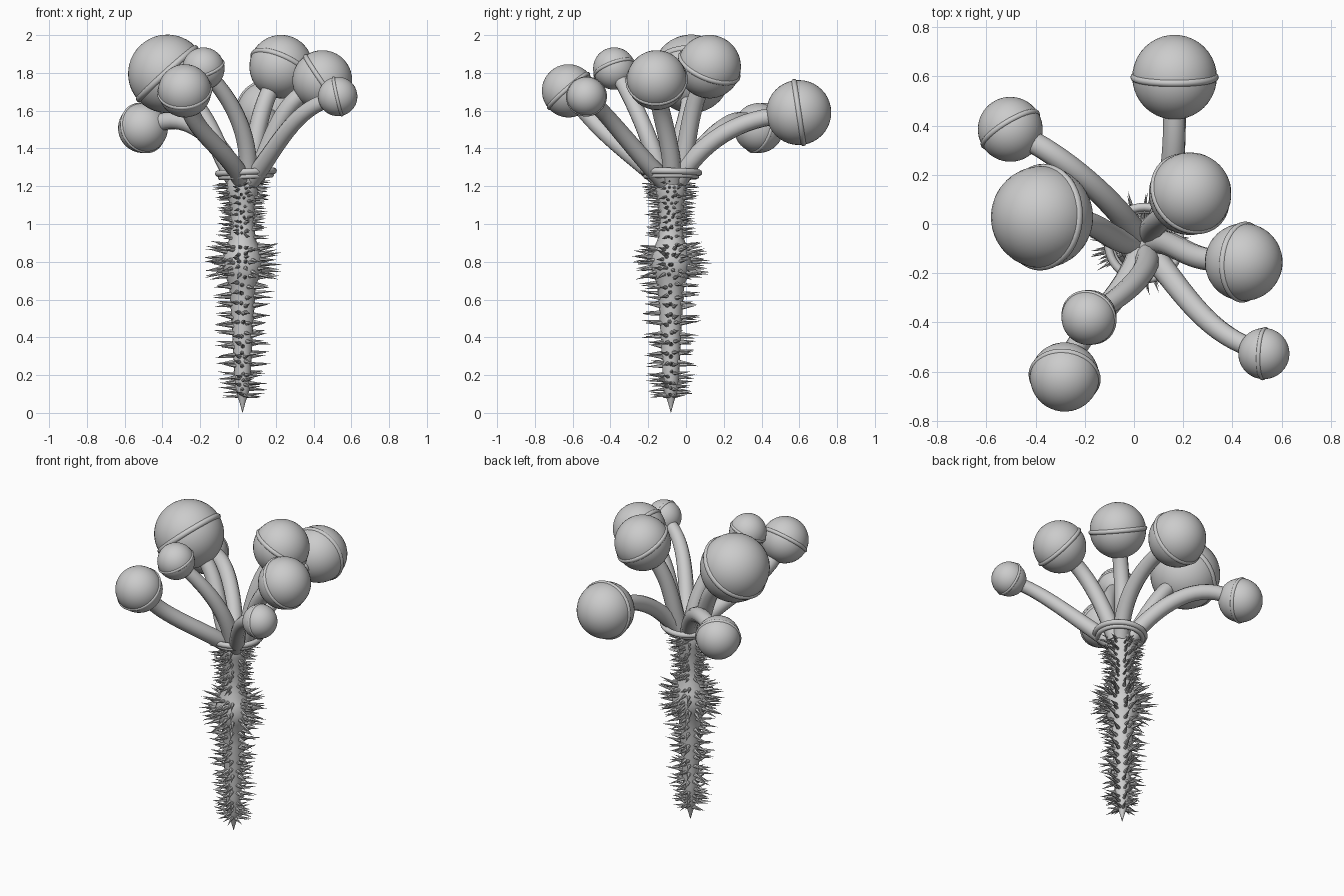
import bpy, bmesh, math, random
from mathutils import Vector, Matrix

if "Cube" in bpy.data.objects:
    bpy.data.objects.remove(bpy.data.objects["Cube"])

random.seed(4)
CX, CY = 0.024, -0.08          # stem axis


def smooth(ob):
    bpy.ops.object.select_all(action='DESELECT')
    ob.select_set(True)
    bpy.context.view_layer.objects.active = ob
    bpy.ops.object.shade_smooth_by_angle(angle=math.radians(40))


def align(ob, n):
    ob.rotation_mode = 'QUATERNION'
    ob.rotation_quaternion = Vector((0, 0, 1)).rotation_difference(Vector(n).normalized())


def torus(name, loc, n, major, minor):
    bpy.ops.mesh.primitive_torus_add(major_radius=major, minor_radius=minor,
                                     major_segments=48, minor_segments=10, location=loc)
    ob = bpy.context.object
    ob.name = name
    align(ob, n)
    smooth(ob)
    return ob


# Stem: lathed profile with a swollen knot and flared top (radius, height)
profile = [(0.0, 0.0), (0.014, 0.05), (0.03, 0.10), (0.04, 0.13), (0.046, 0.25), (0.055, 0.42),
           (0.064, 0.58), (0.072, 0.68), (0.095, 0.73), (0.112, 0.80), (0.095, 0.86),
           (0.070, 0.92), (0.062, 1.0), (0.067, 1.1), (0.082, 1.16), (0.088, 1.21),
           (0.075, 1.25), (0.0, 1.26)]


def radius_at(z):
    for (r0, z0), (r1, z1) in zip(profile, profile[1:]):
        if z0 <= z <= z1:
            return r0 + (r1 - r0) * (z - z0) / (z1 - z0)
    return 0.05


bm = bmesh.new()
SIDES = 16
rings = []
for r, z in profile:
    rings.append([bm.verts.new((CX + max(r, 0.0005) * math.cos(2 * math.pi * k / SIDES),
                                CY + max(r, 0.0005) * math.sin(2 * math.pi * k / SIDES), z))
                  for k in range(SIDES)])
for a, b in zip(rings, rings[1:]):
    for k in range(SIDES):
        j = (k + 1) % SIDES
        bm.faces.new((a[k], a[j], b[j], b[k]))
bm.faces.new(rings[0][::-1])
bm.faces.new(rings[-1])
me = bpy.data.meshes.new("stem")
bm.to_mesh(me)
bm.free()
stem = bpy.data.objects.new("stem", me)
bpy.context.collection.objects.link(stem)
smooth(stem)

# Thorns: small cones in four bands (front, back and both sides), bare strips between
bm = bmesh.new()


def thorn(z, ang, length, base):
    r = radius_at(z)
    d = Vector((math.cos(ang), math.sin(ang), random.uniform(-0.15, 0.15))).normalized()
    if 0.72 < z < 0.9:
        d = (d + Vector((0, 0, (z - 0.80) * 2))).normalized()
    p = Vector((CX + r * math.cos(ang), CY + r * math.sin(ang), z)) + d * (length / 2 - 0.012)
    rot = Vector((0, 0, 1)).rotation_difference(d).to_matrix().to_4x4()
    bmesh.ops.create_cone(bm, cap_ends=True, segments=6, radius1=base, radius2=0,
                          depth=length, matrix=Matrix.Translation(p) @ rot)


def thorn_zone(z0, z1, step, columns, spread, length, base):
    for i in range(int((z1 - z0) / step) + 1):
        for side in range(4):
            for c in range(columns):
                ang = side * 90 + spread * (2 * c / (columns - 1) - 1) + random.uniform(-7, 7)
                thorn(z0 + i * step + random.uniform(-0.016, 0.016), math.radians(ang),
                      length * random.uniform(0.75, 1.1), base)


thorn_zone(0.10, 0.22, 0.035, 3, 22, 0.10, 0.011)
thorn_zone(0.26, 0.70, 0.052, 3, 22, 0.108, 0.013)
thorn_zone(0.73, 0.90, 0.030, 4, 28, 0.115, 0.012)
thorn_zone(0.94, 1.22, 0.027, 4, 26, 0.085, 0.009)
me = bpy.data.meshes.new("thorns")
bm.to_mesh(me)
bm.free()
bpy.context.collection.objects.link(bpy.data.objects.new("thorns", me))

# Collar: two stacked rings at the top of the stem
torus("collar_lower", (0.042, -0.078, 1.252), (-0.05, 0, 1), 0.134, 0.014)
torus("collar_upper", (0.042, -0.078, 1.274), (-0.05, 0.02, 1), 0.147, 0.017)

# Heads: centre, radius, band axis, arm entry direction, arm start direction, handle lengths
heads = [
    ((-0.374, 0.028, 1.795), 0.208, (-0.67, 0.05, 0.74), None, (-0.5, 0.05, 0.8), 0.36, 0.36),
    ((0.165, 0.597, 1.59), 0.172, (0, 1, 0.15), None, (0.35, 0.45, 0.8), 0.36, 0.36),
    ((-0.503, 0.385, 1.508), 0.132, (-0.5, 0.82, -0.25), (-0.8, 0.45, -0.25),
     (-0.35, 0.5, 0.8), 0.36, 0.33),
    ((0.228, 0.123, 1.833), 0.168, (0.4, 0.35, 0.85), None, (0.15, 0.25, 0.9), 0.36, 0.36),
    ((0.446, -0.155, 1.762), 0.158, (0.82, -0.05, 0.57), None, (0.4, 0.05, 0.8), 0.33, 0.3),
    ((0.528, -0.527, 1.675), 0.104, (0.97, -0.05, 0.22), (0.8, -0.35, 0.3),
     (0.55, -0.65, 0.65), 0.33, 0.3),
    ((-0.183, -0.380, 1.823), 0.112, (-0.3, -0.33, 0.89), (-0.6, -0.4, 0.7),
     (0.08, -0.25, 0.95), 0.4, 0.3),
    ((-0.282, -0.622, 1.705), 0.141, (-0.1, -0.65, 0.75), (-0.2, -0.6, 0.75),
     (-0.25, -0.75, 0.65), 0.36, 0.3),
]
for i, (c, r, n, entry, lead, h0, h1) in enumerate(heads, 1):
    c, n, lead = Vector(c), Vector(n).normalized(), Vector(lead).normalized()
    entry = Vector(entry).normalized() if entry else n
    # ball and its band
    bpy.ops.mesh.primitive_uv_sphere_add(segments=40, ring_count=20, radius=r, location=c)
    ball = bpy.context.object
    ball.name = f"ball_{i}"
    align(ball, n)
    smooth(ball)
    torus(f"ball_band_{i}", c, n, r * 0.955, r * 0.09)
    # curved arm from the collar to the ball
    out = Vector((lead.x, lead.y, 0)).normalized()
    start = Vector((CX + 0.012, CY, 1.23)) + out * 0.05
    end = c - entry * r * 0.85
    span = (end - start).length
    cu = bpy.data.curves.new(f"arm_{i}", 'CURVE')
    cu.dimensions = '3D'
    cu.bevel_depth = 0.05
    cu.bevel_resolution = 4
    cu.use_fill_caps = True
    cu.resolution_u = 14
    sp = cu.splines.new('BEZIER')
    sp.bezier_points.add(1)
    for bp, p, d, h, rad in ((sp.bezier_points[0], start, lead, h0, 1.0),
                             (sp.bezier_points[1], end, entry, h1, 0.92 if r > 0.12 else 0.8)):
        bp.handle_left_type = bp.handle_right_type = 'FREE'
        bp.co = p
        bp.handle_left = p - d * span * h
        bp.handle_right = p + d * span * h
        bp.radius = rad
    arm = bpy.data.objects.new(f"arm_{i}", cu)
    bpy.context.collection.objects.link(arm)
